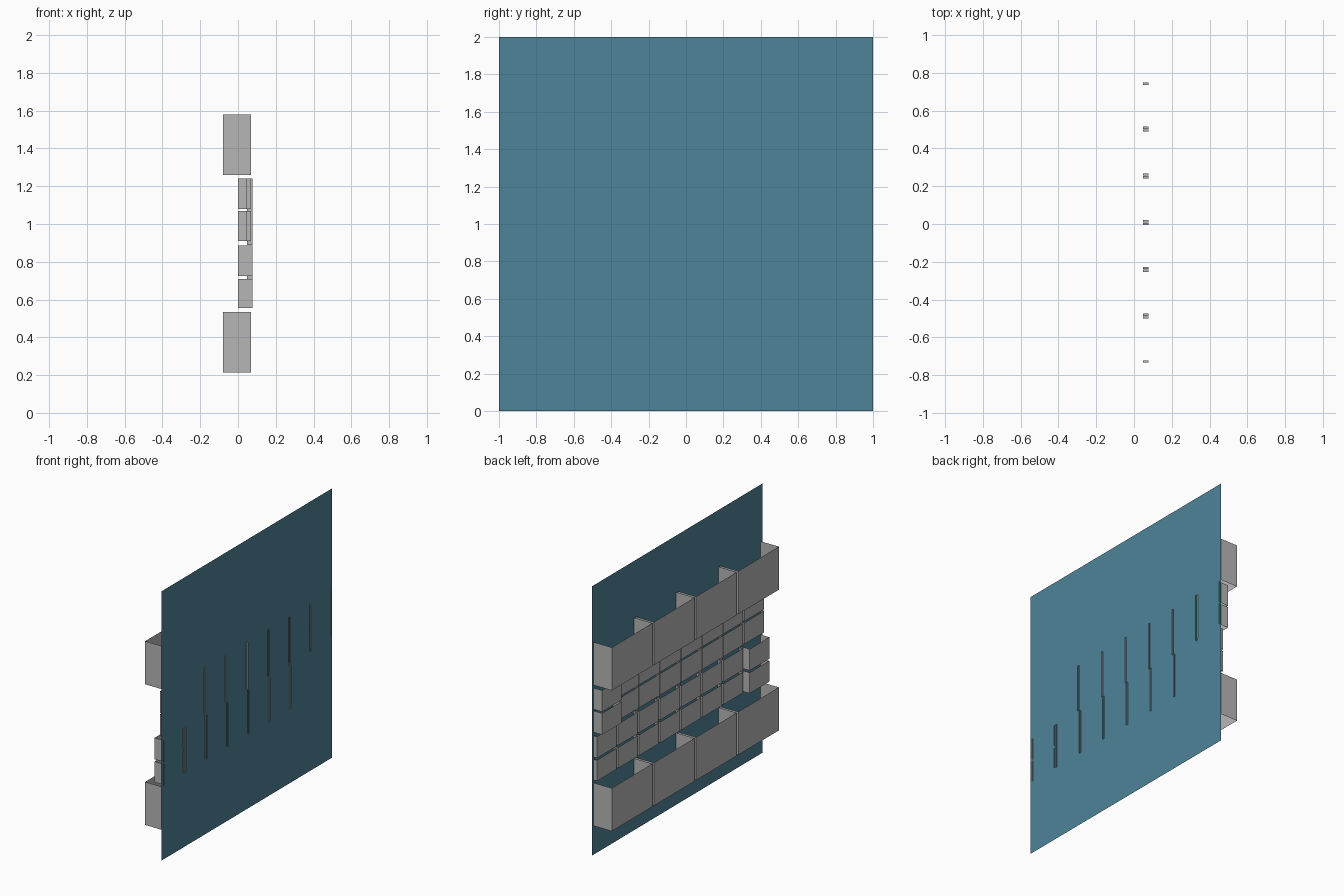
import bpy
import bmesh

cube = bpy.data.objects.get("Cube")
if cube:
    bpy.data.objects.remove(cube, do_unlink=True)


def material(name, rgb):
    mat = bpy.data.materials.new(name)
    mat.use_nodes = True
    colour = (*rgb, 1)
    mat.diffuse_color = colour
    mat.node_tree.nodes["Principled BSDF"].inputs["Base Color"].default_value = colour
    return mat


grey = material("warm_grey", (0.47, 0.47, 0.47))
teal = material("teal", (0.075, 0.23, 0.315))


def open_box(name, mat, low, high, drop):
    """Box without the faces whose outward direction satisfies drop."""
    bm = bmesh.new()
    bmesh.ops.create_cube(bm, size=1)
    for v in bm.verts:
        v.co = [a + (c + 0.5) * (b - a) for a, b, c in zip(low, high, v.co)]
    bm.normal_update()
    faces = [f for f in bm.faces if drop(f.normal)]
    bmesh.ops.delete(bm, geom=faces, context="FACES")
    mesh = bpy.data.meshes.new(name)
    bm.to_mesh(mesh)
    bm.free()
    mesh.materials.append(mat)
    obj = bpy.data.objects.new(name, mesh)
    bpy.context.collection.objects.link(obj)
    return obj


def sleeve(n):
    return abs(n.z) > 0.5 or n.x > 0.5


def backless(n):
    return n.x > 0.5


# Thin upright backing sheet
wall = 0.07
open_box("backing_sheet", teal, (wall, -1, 0), (wall + 0.001, 1, 2),
         lambda n: n.x < 0.5)

# Large open boxes in the top and bottom rows
for row, (z0, z1) in {"lower": (0.215, 0.535), "upper": (1.26, 1.58)}.items():
    for i in range(4):
        y = 0.985 - i * 0.495
        open_box(f"{row}_large_box_{i + 1}", grey,
                 (-0.08, y - 0.475, z0), (wall, y, z1), sleeve)

# Four middle rows: one deep box at an end, shallow boxes elsewhere
pitch = 0.2475
rows = [(0.555, 0.71, 7), (0.725, 0.885, 7), (0.91, 1.07, 0), (1.08, 1.24, 0)]
for r, (z0, z1, deep) in enumerate(rows):
    for i in range(8):
        y = 0.985 - i * pitch
        is_deep = i == deep
        front = 0.0 if is_deep else 0.042
        back = 0.077 if is_deep else 0.069
        kind = "deep" if is_deep else "shallow"
        open_box(f"{kind}_box_row{r + 1}_{i + 1}", grey,
                 (front, y - 0.23, z0), (back, y, z1), sleeve)

# Slim upright dividers in the gaps of the middle rows
for name, start, z0, z1 in (("lower", 0.51, 0.555, 0.885),
                            ("upper", 0.743, 0.89, 1.24)):
    for i in range(6):
        y = start - i * pitch
        open_box(f"{name}_divider_{i + 1}", grey,
                 (0.047, y - 0.006, z0), (0.076, y + 0.006, z1), backless)
